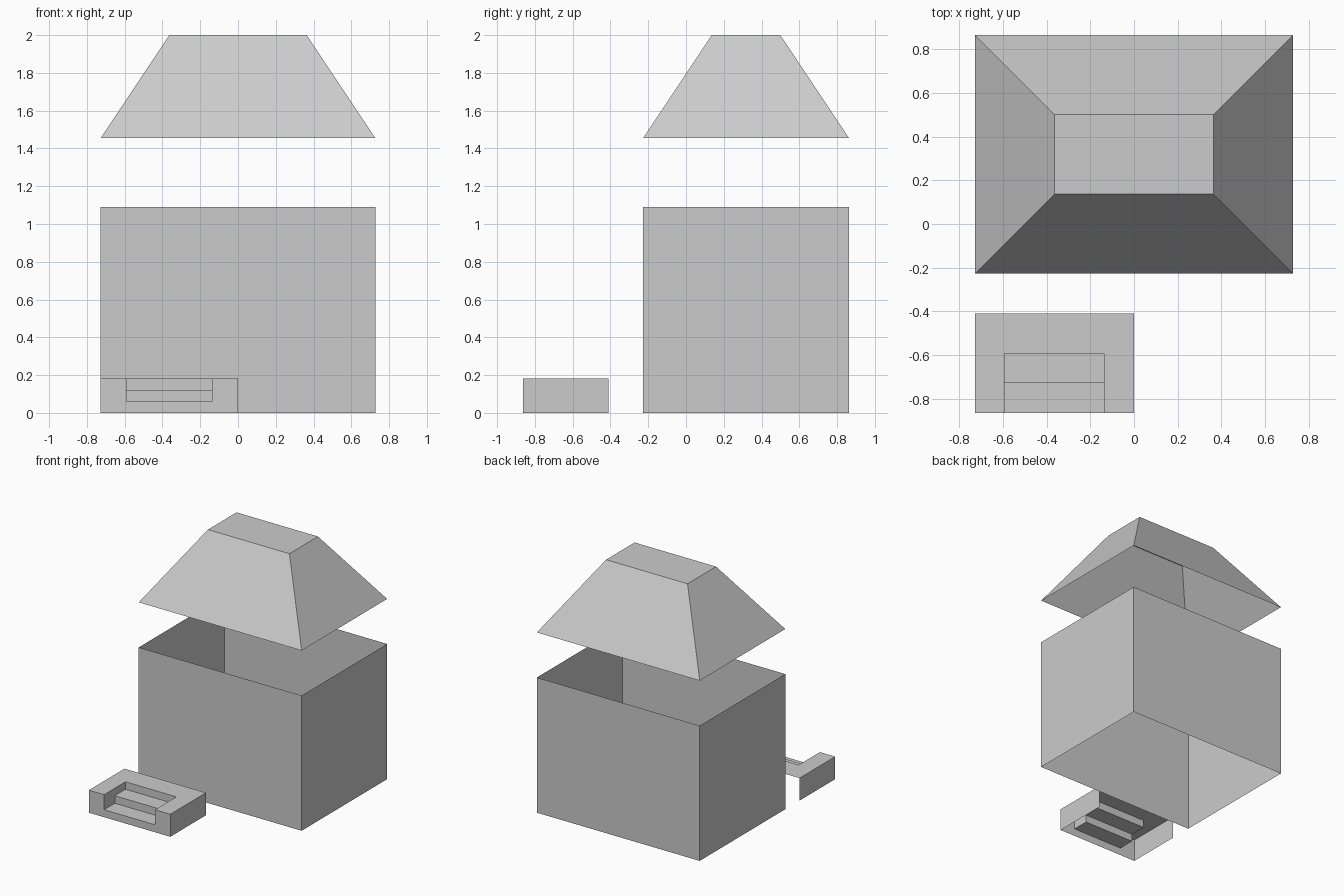
import bpy, bmesh
from mathutils import Vector

if "Cube" in bpy.data.objects:
    bpy.data.objects.remove(bpy.data.objects["Cube"])

U = 1 / 11  # one design unit


def finish(name, bm):
    bmesh.ops.remove_doubles(bm, verts=bm.verts, dist=1e-4)
    bmesh.ops.recalc_face_normals(bm, faces=bm.faces)
    bmesh.ops.scale(bm, vec=(U, U, U), verts=bm.verts)
    me = bpy.data.meshes.new(name)
    bm.to_mesh(me)
    bm.free()
    ob = bpy.data.objects.new(name, me)
    bpy.context.collection.objects.link(ob)
    return ob


def poly(bm, pts):
    return bm.faces.new([bm.verts.new(p) for p in pts])


def sweep(bm, path, vec):
    """Sheet made by sliding an open path along a vector."""
    v = Vector(vec)
    for a, b in zip(path, path[1:]):
        a, b = Vector(a), Vector(b)
        poly(bm, [a, b, b + v, a + v])


def rect(x0, x1, y0, y1, z):
    return [(x0, y0, z), (x1, y0, z), (x1, y1, z), (x0, y1, z)]


# Walls: four thin sheets, open at top and bottom
bm = bmesh.new()
base = rect(-8, 8, -2.5, 9.5, 0)
sweep(bm, base + base[:1], (0, 0, 12))
finish("house_walls", bm)

# Roof: hollow hipped shell with a flat top, open below
bm = bmesh.new()
eaves = rect(-8, 8, -2.5, 9.5, 16)
ridge = rect(-4, 4, 1.5, 5.5, 22)
for i in range(4):
    j = (i + 1) % 4
    poly(bm, [eaves[i], eaves[j], ridge[j], ridge[i]])
poly(bm, ridge)
finish("hipped_roof", bm)

# Porch: shell open at the back and below, with recessed front steps
bm = bmesh.new()
front, back, top = -9.5, -4.5, 2
stair = [(front, 2 / 3), (-8, 2 / 3), (-8, 4 / 3), (-6.5, 4 / 3), (-6.5, top)]
left, right = -6.5, -1.5

# treads, risers and the lowest front riser
sweep(bm, [(left, y, z) for y, z in [(front, 0)] + stair], (right - left, 0, 0))
# stair cheeks, front piers, outer sides and side decks
for inner, outer in ((left, -8), (right, 0)):
    poly(bm, [(inner, y, z) for y, z in stair + [(front, top)]])
    poly(bm, [(inner, front, 0), (outer, front, 0), (outer, front, top),
              (inner, front, top), (inner, front, 2 / 3)])
    sweep(bm, [(outer, front, 0), (outer, back, 0)], (0, 0, top))
    poly(bm, [(inner, front, top), (outer, front, top), (outer, back, top),
              (inner, back, top), (inner, -6.5, top)])
# deck behind the steps
poly(bm, rect(left, right, -6.5, back, top))
finish("porch_steps", bm)
